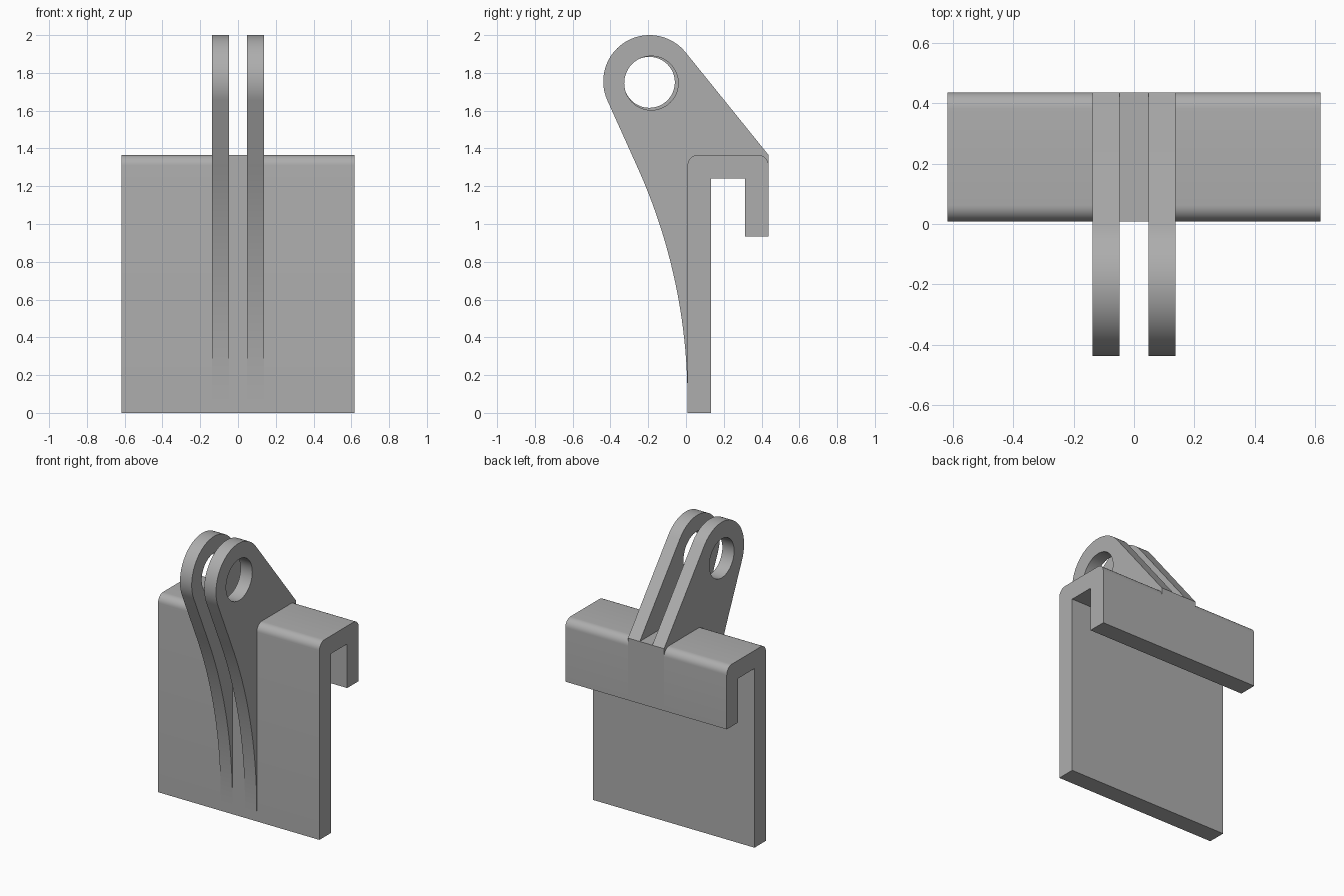
import bpy, bmesh
from math import sin, cos, radians, pi

if "Cube" in bpy.data.objects:
    bpy.data.objects.remove(bpy.data.objects["Cube"], do_unlink=True)

GREY = (0.42, 0.42, 0.42, 1)
grey = bpy.data.materials.new("plain grey")
grey.use_nodes = True
grey.diffuse_color = GREY
grey.node_tree.nodes["Principled BSDF"].inputs["Base Color"].default_value = GREY


def arc(cy, cz, r, a0, a1, n):
    """Points (y, z) along an arc, angles in degrees."""
    steps = [radians(a0 + (a1 - a0) * i / n) for i in range(n + 1)]
    return [(cy + r * cos(a), cz + r * sin(a)) for a in steps]


def slab(name, x0, x1, *loops):
    """Extrude side-view outlines (first outer, then holes) from x0 to x1."""
    bm = bmesh.new()
    edges = []
    for loop in loops:
        vs = [bm.verts.new((x0, y, z)) for y, z in loop]
        edges += [bm.edges.new((a, b)) for a, b in zip(vs, vs[1:] + vs[:1])]
    if len(loops) > 1:
        bmesh.ops.triangle_fill(bm, edges=edges, use_beauty=True)
    else:
        bm.faces.new(vs)
    res = bmesh.ops.extrude_face_region(bm, geom=bm.faces[:])
    moved = [g for g in res["geom"] if isinstance(g, bmesh.types.BMVert)]
    bmesh.ops.translate(bm, verts=moved, vec=(x1 - x0, 0, 0))
    bmesh.ops.recalc_face_normals(bm, faces=bm.faces[:])
    me = bpy.data.meshes.new(name)
    bm.to_mesh(me)
    bm.free()
    me.materials.append(grey)
    ob = bpy.data.objects.new(name, me)
    bpy.context.collection.objects.link(ob)
    bpy.ops.object.select_all(action="DESELECT")
    ob.select_set(True)
    bpy.context.view_layer.objects.active = ob
    bpy.ops.object.shade_smooth_by_angle(angle=radians(30))
    return ob


FRONT, BACK, TOP, WALL, R = 0.008, 0.437, 1.365, 0.125, 0.055
HALF, ARM_IN, ARM_OUT = 0.618, 0.048, 0.138

# Hook profile: long front plate, top, short rear lip
inside = [(BACK, 0.935), (BACK - WALL, 0.935), (BACK - WALL, TOP - WALL),
          (FRONT + WALL, TOP - WALL), (FRONT + WALL, 0), (FRONT, 0)]
rounded = (inside + arc(FRONT + R, TOP - R, R, 180, 90, 8)
           + arc(BACK - R, TOP - R, R, 90, 0, 8))
square = inside + [(FRONT, TOP), (BACK, TOP)]
slab("hook_left", ARM_OUT, HALF, rounded)
slab("hook_right", -HALF, -ARM_OUT, rounded)
slab("hook_middle", -ARM_OUT, ARM_OUT, square)

# Arms: round eye, straight back edge, front edge sweeping into the plate
EYE_Y, EYE_Z, EYE_R, SWEEP = -0.193, 1.755, 0.245, 2.99
outline = (arc(EYE_Y, EYE_Z, EYE_R, 39.2, 204.4, 40)
           + arc(FRONT - SWEEP, 0.07, SWEEP, 24.4, 0, 24)
           + [(FRONT + 0.05, 0.07), (FRONT + 0.05, TOP - 0.04), (BACK, TOP)])
slab("arm_left", ARM_IN, ARM_OUT, outline,
     arc(-0.184, 1.746, 0.143, 0, 352.5, 47))
slab("arm_right", -ARM_OUT, -ARM_IN, outline,
     arc(EYE_Y - 0.001, 1.75, 0.135, 0, 352.5, 47))
